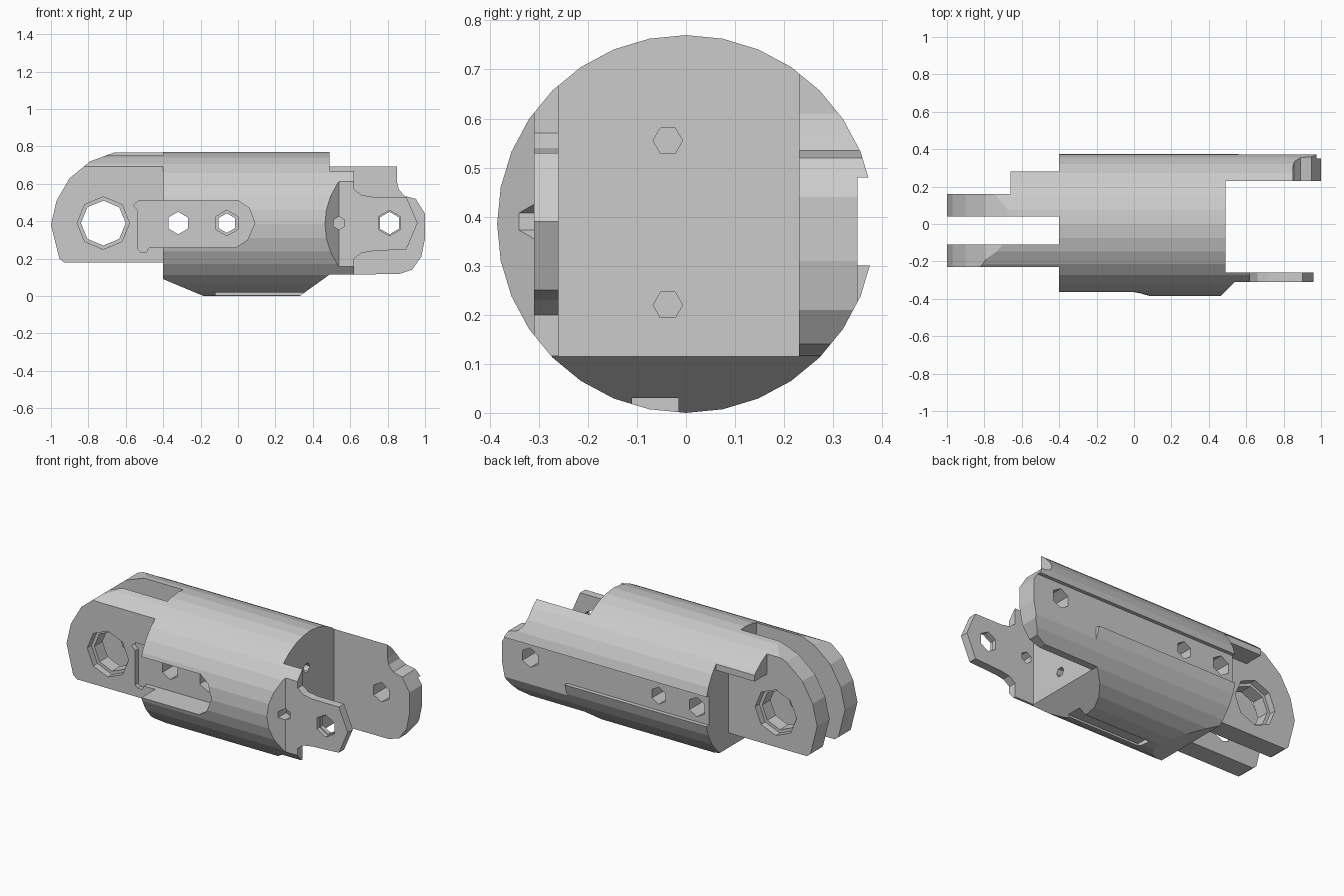
import bpy, bmesh, math

if "Cube" in bpy.data.objects:
    bpy.data.objects.remove(bpy.data.objects["Cube"])

R = 0.385


def prism(name, pts, axis, lo, hi):
    """Extrude a 2D outline: axis 'y' takes (x, z) points, axis 'x' takes (y, z) points."""
    bm = bmesh.new()
    place = (lambda a, b, t: (a, t, b)) if axis == 'y' else (lambda a, b, t: (t, a, b))
    ends = [[bm.verts.new(place(a, b, t)) for a, b in pts] for t in (lo, hi)]
    for loop in ends:
        bm.faces.new(loop)
    n = len(pts)
    for i in range(n):
        j = (i + 1) % n
        bm.faces.new((ends[0][i], ends[0][j], ends[1][j], ends[1][i]))
    bmesh.ops.recalc_face_normals(bm, faces=bm.faces)
    mesh = bpy.data.meshes.new(name)
    bm.to_mesh(mesh)
    bm.free()
    ob = bpy.data.objects.new(name, mesh)
    bpy.context.collection.objects.link(ob)
    return ob


def ring(a, b, r, n, turn=0.0):
    return [(a + r * math.cos(turn + math.tau * i / n),
             b + r * math.sin(turn + math.tau * i / n)) for i in range(n)]


def rect(a0, a1, b0, b1):
    return [(a0, b0), (a1, b0), (a1, b1), (a0, b1)]


def combine(cutter, op='DIFFERENCE'):
    cutter.hide_render = True
    m = body.modifiers.new("cut", 'BOOLEAN')
    m.operation, m.solver, m.object = op, 'EXACT', cutter
    bpy.context.view_layer.objects.active = body
    bpy.ops.object.modifier_apply(modifier=m.name)
    bpy.data.objects.remove(cutter)


def cut(pts, axis, lo, hi):
    combine(prism("cutter", pts, axis, lo, hi))


# round barrel, trimmed to its side outline
body = prism("limb_link_body", ring(0, R, R, 32), 'x', -1.1, 1.1)
outline = [(-0.93, 0.18), (-0.4, 0.18), (-0.4, 0.09), (-0.16, -0.01), (0.33, -0.0),
           (0.49, 0.115), (0.86, 0.117), (0.93, 0.14), (0.98, 0.21), (1.0, 0.31),
           (1.0, 0.44), (0.95, 0.52), (0.89, 0.535), (0.86, 0.57), (0.85, 0.61),
           (0.85, 0.8), (-0.6, 0.8), (-0.66, 0.768), (-0.79, 0.72), (-0.9, 0.63),
           (-0.97, 0.51), (-1.0, 0.38), (-0.955, 0.2)]
combine(prism("outline", outline, 'y', -0.6, 0.6), 'INTERSECT')

# left end: two lugs with a slot between and a thin ledge on the rear one
cut(rect(-1.2, -0.4, -0.1, 0.9), 'y', -0.6, -0.23)
cut(rect(-1.2, -0.4, -0.1, 0.9), 'y', -0.11, 0.04)
cut(rect(-1.2, -0.4, -0.1, 0.9), 'y', 0.28, 0.6)
cut(rect(-1.2, -0.66, -0.1, 0.9), 'y', 0.16, 0.6)
cut(rect(-1.2, -0.4, -0.1, 0.61), 'y', 0.16, 0.6)

# right end: gap between the ears, front ear outline and its flat face
cut(rect(0.49, 1.2, -0.1, 0.9), 'y', -0.26, 0.23)
cut([(0.62, 0.9), (0.62, 0.57), (0.66, 0.54), (0.72, 0.53), (0.9, 0.53), (0.96, 0.39),
     (0.9, 0.25), (0.72, 0.24), (0.66, 0.23), (0.62, 0.2), (0.62, -0.1), (1.2, -0.1),
     (1.2, 0.9)], 'y', -0.6, -0.1)
bevel = prism("bevel", rect(0.54, 1.2, -0.1, 0.9), 'y', -0.6, -0.31)
for v in bevel.data.vertices:
    if v.co.x < 0.6 and v.co.y < -0.5:
        v.co.x = 0.25
combine(bevel)

# rear groove: full length, without a lower lip on the ear
cut(rect(-1.2, 1.2, 0.3, 0.48), 'y', 0.35, 0.6)
cut(rect(0.56, 1.2, 0.1, 0.4), 'y', 0.35, 0.6)

# front pocket running from the lug into the barrel
cut([(-0.53, 0.51), (-0.56, 0.485), (-0.535, 0.46), (-0.535, 0.25), (-0.52, 0.235),
     (-0.49, 0.235), (-0.475, 0.26), (-0.01, 0.26), (0.05, 0.3), (0.09, 0.39),
     (0.06, 0.47), (0.0, 0.51)], 'y', -0.6, -0.2)

# shallow slot underneath
cut(rect(-0.11, -0.015, -0.1, 0.03), 'x', -0.12, 0.42)

# pivot bores with wider counterbores on the outer lug faces
cut(ring(-0.72, 0.39, 0.12, 8), 'y', -0.6, 0.6)
for lo, hi in ((-0.6, -0.19), (0.12, 0.6)):
    cut(ring(-0.72, 0.39, 0.14, 8), 'y', lo, hi)

# hexagonal bolt holes through the barrel and ears
up = math.pi / 6
for x, r in ((-0.32, 0.06), (-0.06, 0.052), (0.81, 0.06)):
    cut(ring(x, 0.39, r, 6, up), 'y', -0.6, 0.6)
for x in (-0.06, 0.81):
    cut(ring(x, 0.39, 0.068, 6, up), 'y', -0.6, -0.285 if x > 0 else -0.15)
cut(ring(0.54, 0.39, 0.035, 6, up), 'y', -0.6, -0.24)

# blind holes in the flat end face
for z in (0.22, 0.555):
    cut(ring(-0.037, z, 0.03, 6), 'x', 0.25, 0.52)
